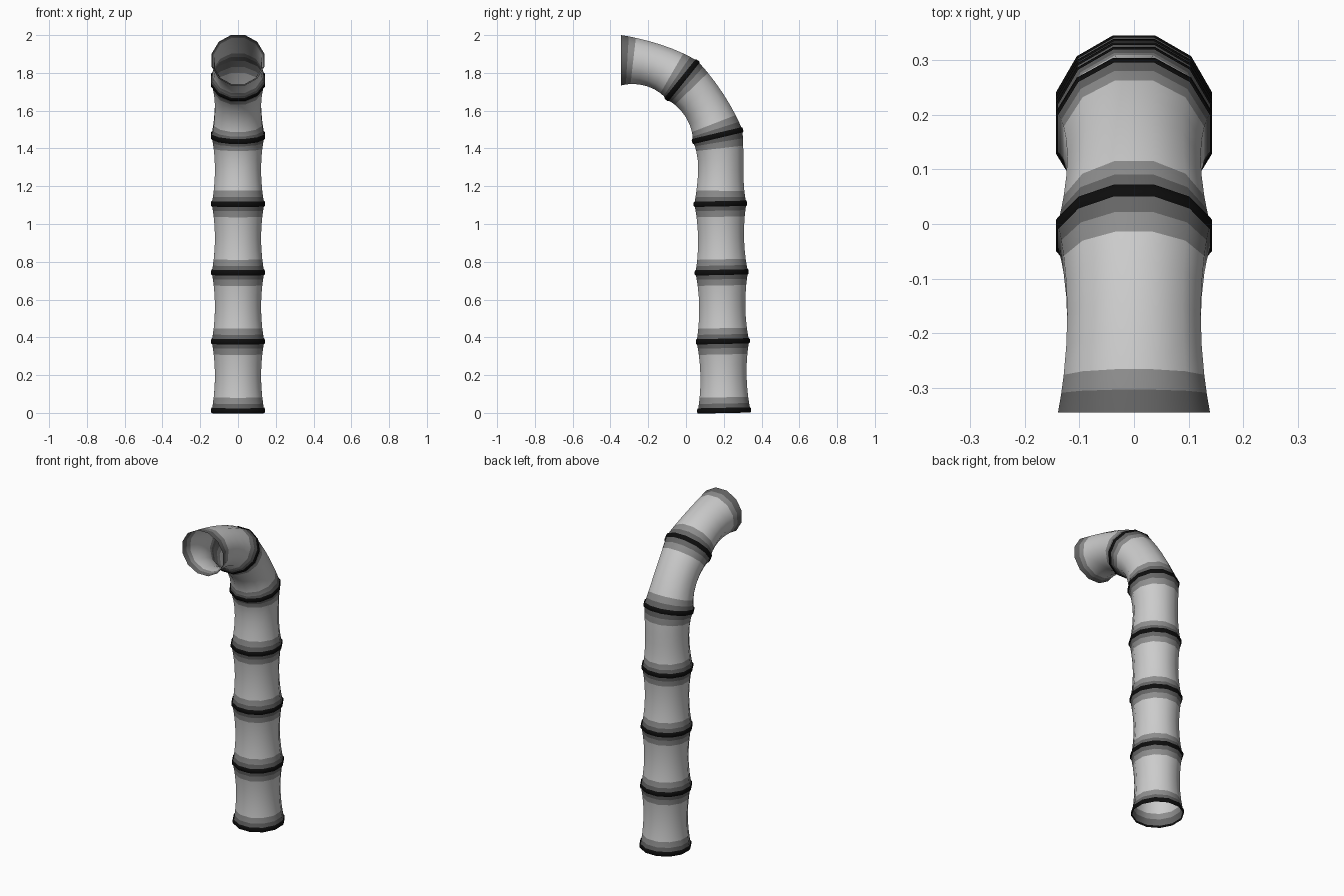
import bpy
import bmesh
import math
from mathutils import Vector

cube = bpy.data.objects.get("Cube")
if cube:
    bpy.data.objects.remove(cube, do_unlink=True)

SIDES = 12
CORNER = 1 / math.cos(math.pi / SIDES)   # flat-to-corner radius ratio


def material(name, value):
    mat = bpy.data.materials.new(name)
    mat.use_nodes = True
    colour = (value, value, value, 1)
    mat.diffuse_color = colour
    bsdf = mat.node_tree.nodes["Principled BSDF"]
    bsdf.inputs["Base Color"].default_value = colour
    bsdf.inputs["Roughness"].default_value = 0.8
    return mat


light = material("light grey", 0.6)
middle = material("middle grey", 0.27)
dark = material("dark grey", 0.13)
black = material("black", 0.004)


def sweep(name, rings, mats, rule):
    """Skin rings of (centre, tangent, radius, squash) as an open tube."""
    bm = bmesh.new()
    loops = []
    for centre, tangent, radius, squash in rings:
        side = Vector((1, 0, 0))
        up = tangent.normalized().cross(side)
        loop = []
        for j in range(SIDES):
            a = 2 * math.pi * (j + 0.5) / SIDES
            offset = side * math.cos(a) + up * math.sin(a) * squash
            loop.append(bm.verts.new(centre + offset * radius * CORNER))
        loops.append(loop)
    for i, (low, high) in enumerate(zip(loops, loops[1:])):
        for j in range(SIDES):
            k = (j + 1) % SIDES
            face = bm.faces.new((low[j], low[k], high[k], high[j]))
            face.smooth = True
            face.material_index = rule(i)
    mesh = bpy.data.meshes.new(name)
    bm.to_mesh(mesh)
    bm.free()
    for mat in mats:
        mesh.materials.append(mat)
    obj = bpy.data.objects.new(name, mesh)
    bpy.context.collection.objects.link(obj)
    return obj


# Joints along the stalk: y, z, tangent y, tangent z, squash
joints = [
    (0.202, 0.013, -0.02, 1, 1),
    (0.195, 0.379, -0.02, 1, 1),
    (0.189, 0.744, -0.02, 1, 1),
    (0.182, 1.107, -0.02, 1, 0.99),
    (0.167, 1.468, -0.23, 0.97, 0.97),
    (-0.021, 1.761, -0.78, 0.63, 0.94),
    (-0.345, 1.867, -1, 0, 0.96),
]
nodes = [(Vector((0, y, z)), Vector((0, ty, tz)).normalized(), s)
         for y, z, ty, tz, s in joints]


def along(a, b, t):
    """Point and tangent on a Hermite curve between two joints."""
    length = (b[0] - a[0]).length
    m0, m1 = a[1] * length, b[1] * length
    point = ((2*t**3 - 3*t**2 + 1) * a[0] + (t**3 - 2*t**2 + t) * m0
             + (3*t**2 - 2*t**3) * b[0] + (t**3 - t**2) * m1)
    tangent = ((6*t**2 - 6*t) * (a[0] - b[0]) + (3*t**2 - 4*t + 1) * m0
               + (3*t**2 - 2*t) * m1)
    return point, tangent


# Waisted tube sections, shaded dark to light from each joint
steps = [0, 0.1, 0.19, 0.34, 0.5, 0.66, 0.81, 0.9, 1]
last = len(steps) - 2
for n, (a, b) in enumerate(zip(nodes, nodes[1:])):
    rings = []
    for t in steps:
        point, tangent = along(a, b, t)
        radius = 0.122 + 0.017 * (2 * t - 1) ** 2
        rings.append((point, tangent, radius, a[2] + (b[2] - a[2]) * t))
    sweep(f"stalk_section_{n + 1}", rings, [dark, middle, light],
          lambda i: min(i, last - i, 2))

# Raised black bands round every joint but the open tip
profile = [(-0.014, 0.139), (-0.008, 0.143), (0.008, 0.143), (0.014, 0.139)]
for n, (centre, tangent, squash) in enumerate(nodes[:-1]):
    rings = [(centre + tangent * d, tangent, r, squash) for d, r in profile]
    sweep(f"joint_band_{n + 1}", rings, [black], lambda i: 0)
